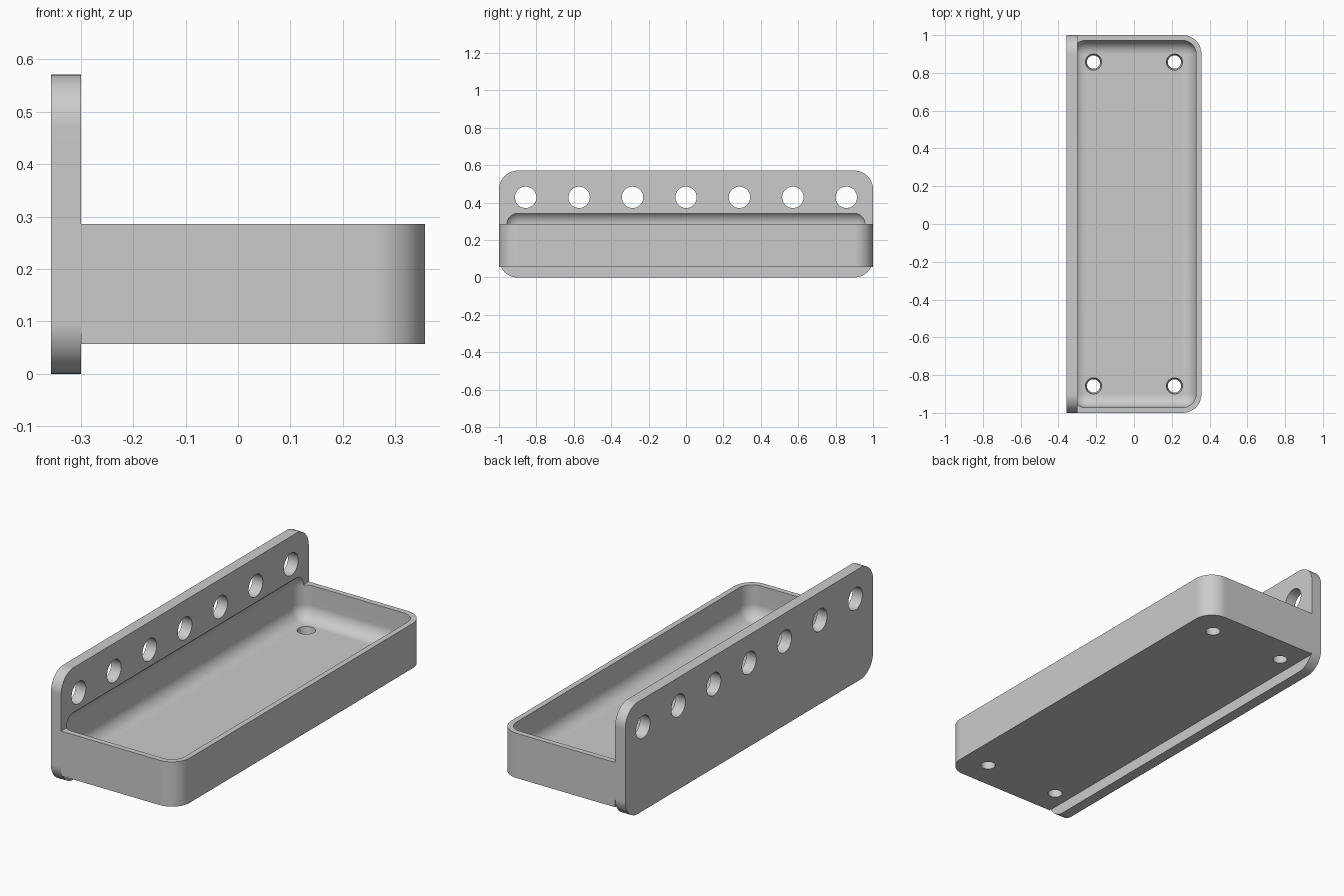
import bpy, bmesh, math
from mathutils import Matrix, Vector

cube = bpy.data.objects.get("Cube")
if cube:
    bpy.data.objects.remove(cube, do_unlink=True)

U = 1 / 70  # model unit: the shelf is 140 units long

grey = bpy.data.materials.new("light_grey")
grey.use_nodes = True
colour = (0.6, 0.6, 0.6, 1)
grey.diffuse_color = colour
grey.node_tree.nodes["Principled BSDF"].inputs["Base Color"].default_value = colour


def make_object(name, bm):
    bmesh.ops.recalc_face_normals(bm, faces=bm.faces)
    mesh = bpy.data.meshes.new(name)
    bm.to_mesh(mesh)
    bm.free()
    mesh.materials.append(grey)
    obj = bpy.data.objects.new(name, mesh)
    bpy.context.collection.objects.link(obj)
    return obj


def rounded_box(name, low, high, radius, pick, segments=12):
    """Box between two corners, with the edges chosen by pick rounded."""
    low, high = Vector(low) * U, Vector(high) * U
    bm = bmesh.new()
    bmesh.ops.create_cube(bm, size=1)
    size, mid = high - low, (low + high) / 2
    for v in bm.verts:
        v.co = Vector(a * b for a, b in zip(v.co, size)) + mid
    edges = [e for e in bm.edges if pick(e.verts[0].co, e.verts[1].co)]
    bmesh.ops.bevel(bm, geom=edges, offset=radius * U, segments=segments,
                    profile=0.5, affect='EDGES')
    return make_object(name, bm)


def add_cone(bm, centre, r_low, r_high, depth, axis='Z'):
    turn = Matrix.Rotation(math.pi / 2, 4, 'Y') if axis == 'X' else Matrix()
    bmesh.ops.create_cone(bm, cap_ends=True, segments=48, radius1=r_low * U,
                          radius2=r_high * U, depth=depth * U,
                          matrix=Matrix.Translation(Vector(centre) * U) @ turn)


def cut(target, tool):
    mod = target.modifiers.new("cut", 'BOOLEAN')
    mod.operation, mod.solver, mod.object = 'DIFFERENCE', 'EXACT', tool
    bpy.context.view_layer.objects.active = target
    bpy.ops.object.modifier_apply(modifier=mod.name)


# Upright mounting plate, four corners rounded
plate = rounded_box("mounting_plate", (-25, -70, 0), (-21, 70, 40), 7,
                    lambda a, b: abs(a.x - b.x) > 0.01)

# Tray, two outer corners rounded
tray = rounded_box("tray", (-21, -70, 4), (25, 70, 20), 7,
                   lambda a, b: abs(a.z - b.z) > 0.01 and a.x > 0)

# Rounded hollow, which also bites shallowly into the plate
hollow = rounded_box("hollow_cutter", (-23, -68, 8), (23, 68, 25), 5,
                     lambda a, b: True)

# Row of holes through the plate
bm = bmesh.new()
for i in range(-3, 4):
    add_cone(bm, (-23, i * 20, 30), 4, 4, 8, 'X')
plate_holes = make_object("plate_hole_cutter", bm)

# Tapered drain holes through the thick floor
bm = bmesh.new()
for x in (-15, 15):
    for y in (-60, 60):
        add_cone(bm, (x, y, 6), 2.45, 3, 4.04)
floor_holes = make_object("floor_hole_cutter", bm)

# Cut each part, smooth its fillets and keep its flats clean
for part, holes in ((plate, plate_holes), (tray, floor_holes)):
    cut(part, hollow)
    cut(part, holes)
    bpy.ops.object.select_all(action='DESELECT')
    part.select_set(True)
    bpy.ops.object.shade_smooth_by_angle(angle=math.radians(25))
    normals = part.modifiers.new("clean_normals", 'WEIGHTED_NORMAL')
    normals.keep_sharp = True

for cutter in (hollow, plate_holes, floor_holes):
    bpy.data.objects.remove(cutter, do_unlink=True)
